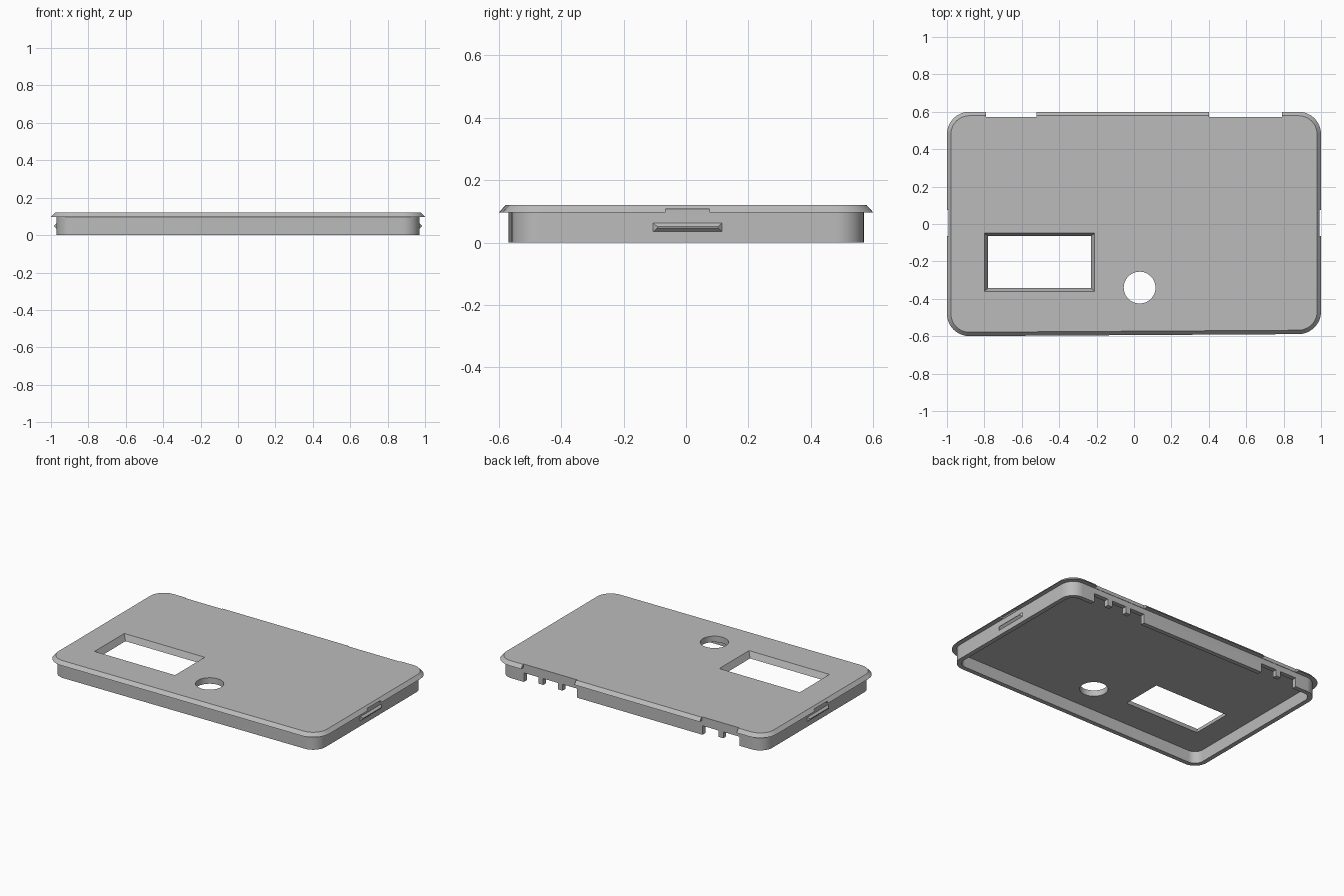
import bpy, bmesh
from math import sin, cos, pi, radians

cube = bpy.data.objects.get("Cube")
if cube:
    bpy.data.objects.remove(cube)

grey = bpy.data.materials.new("mid_grey")
grey.use_nodes = True
grey.diffuse_color = (0.5, 0.5, 0.5, 1)
grey.node_tree.nodes["Principled BSDF"].inputs["Base Color"].default_value = (0.5, 0.5, 0.5, 1)

X, Y, RADIUS = 1.0, 0.6, 0.12
TOP, LIP, FLOOR = 0.12, 0.097, 0.08
SEGMENTS = 12


def outline(inset, z):
    """Rounded rectangle whose front edge slants slightly."""
    r = RADIUS - inset
    pts = []
    for q, (sx, sy) in enumerate([(1, 1), (-1, 1), (-1, -1), (1, -1)]):
        for i in range(SEGMENTS + 1):
            a = (q + i / SEGMENTS) * pi / 2
            x = sx * (X - RADIUS) + r * cos(a)
            y = sy * (Y - RADIUS) + r * sin(a)
            if sy < 0:
                y += 0.006 * (x + 1)
            pts.append((x, y, z))
    return pts


def rect(x0, x1, y0, y1, z):
    return [(x0, y0, z), (x1, y0, z), (x1, y1, z), (x0, y1, z)]


def loft(name, loops):
    """Closed solid through a series of matching loops."""
    bm = bmesh.new()
    rings = [[bm.verts.new(p) for p in loop] for loop in loops]
    for a, b in zip(rings, rings[1:]):
        n = len(a)
        for i in range(n):
            j = (i + 1) % n
            bm.faces.new((a[i], a[j], b[j], b[i]))
    bm.faces.new(rings[0])
    bm.faces.new(rings[-1])
    bmesh.ops.recalc_face_normals(bm, faces=bm.faces)
    mesh = bpy.data.meshes.new(name)
    bm.to_mesh(mesh)
    bm.free()
    obj = bpy.data.objects.new(name, mesh)
    bpy.context.collection.objects.link(obj)
    mesh.materials.append(grey)
    return obj


def box(name, x0, x1, y0, y1, z0, z1):
    return loft(name, [rect(x0, x1, y0, y1, z) for z in (z0, z1)])


# Cover: chamfered lip, skirt wall and hollow underside
cover = loft("cover", [outline(0.021, TOP), outline(0, LIP), outline(0.03, LIP),
                       outline(0.03, 0), outline(0.06, 0), outline(0.06, FLOOR)])

# Tapered window and round hole
cutters = [loft("window_cutter", [rect(-0.805, -0.205, -0.365, -0.045, TOP + 0.01),
                                  rect(-0.775, -0.235, -0.338, -0.069, FLOOR - 0.01)])]
circle = [(0.03 + 0.085 * cos(i * pi / 24), -0.34 + 0.085 * sin(i * pi / 24)) for i in range(48)]
cutters.append(loft("hole_cutter", [[(x, y, z) for x, y in circle] for z in (0.05, 0.15)]))

# Rear lip gaps, with rows of connector slots in the wall below
for x0, x1, slots in ((0.40, 0.79, 3), (-0.79, -0.52, 2)):
    cutters.append(box("lip_gap_cutter", x0, x1, 0.5725, 0.7, 0.05, 0.2))
    post = 0.035
    width = (x1 - x0 - post * (slots - 1)) / slots
    for i in range(slots):
        s = x0 + i * (width + post)
        cutters.append(box("slot_cutter", s, s + width, 0.50, 0.7, -0.05, 0.06))
    cutters.append(box("post_cutter", x0 + width / 2, x1 - width / 2, 0.50, 0.7, -0.05, 0.018))

# Shallow finger recess under the lip on each side
for x0, x1 in ((0.972, 1.1), (-1.1, -0.972)):
    cutters.append(box("recess_cutter", x0, x1, -0.065, 0.075, 0.09, 0.107))

bpy.context.view_layer.objects.active = cover
for cutter in cutters:
    cutter.hide_render = True
    mod = cover.modifiers.new("cut", 'BOOLEAN')
    mod.operation = 'DIFFERENCE'
    mod.solver = 'EXACT'
    mod.object = cutter
    bpy.ops.object.modifier_apply(modifier=mod.name)
    bpy.data.objects.remove(cutter)

# Wedge-shaped snap clips on both sides
for side, s in (("left", 1), ("right", -1)):
    loops = []
    for x, y0, y1, z0, z1 in ((0.965, -0.11, 0.12, 0.03, 0.067),
                              (0.983, -0.092, 0.102, 0.047, 0.051)):
        loops.append([(s * x, y0, z0), (s * x, y1, z0), (s * x, y1, z1), (s * x, y0, z1)])
    loft(side + "_clip", loops)

# Smooth the round corners, keep edges crisp
bpy.ops.object.select_all(action='DESELECT')
cover.select_set(True)
bpy.ops.object.shade_smooth_by_angle(angle=radians(25))
